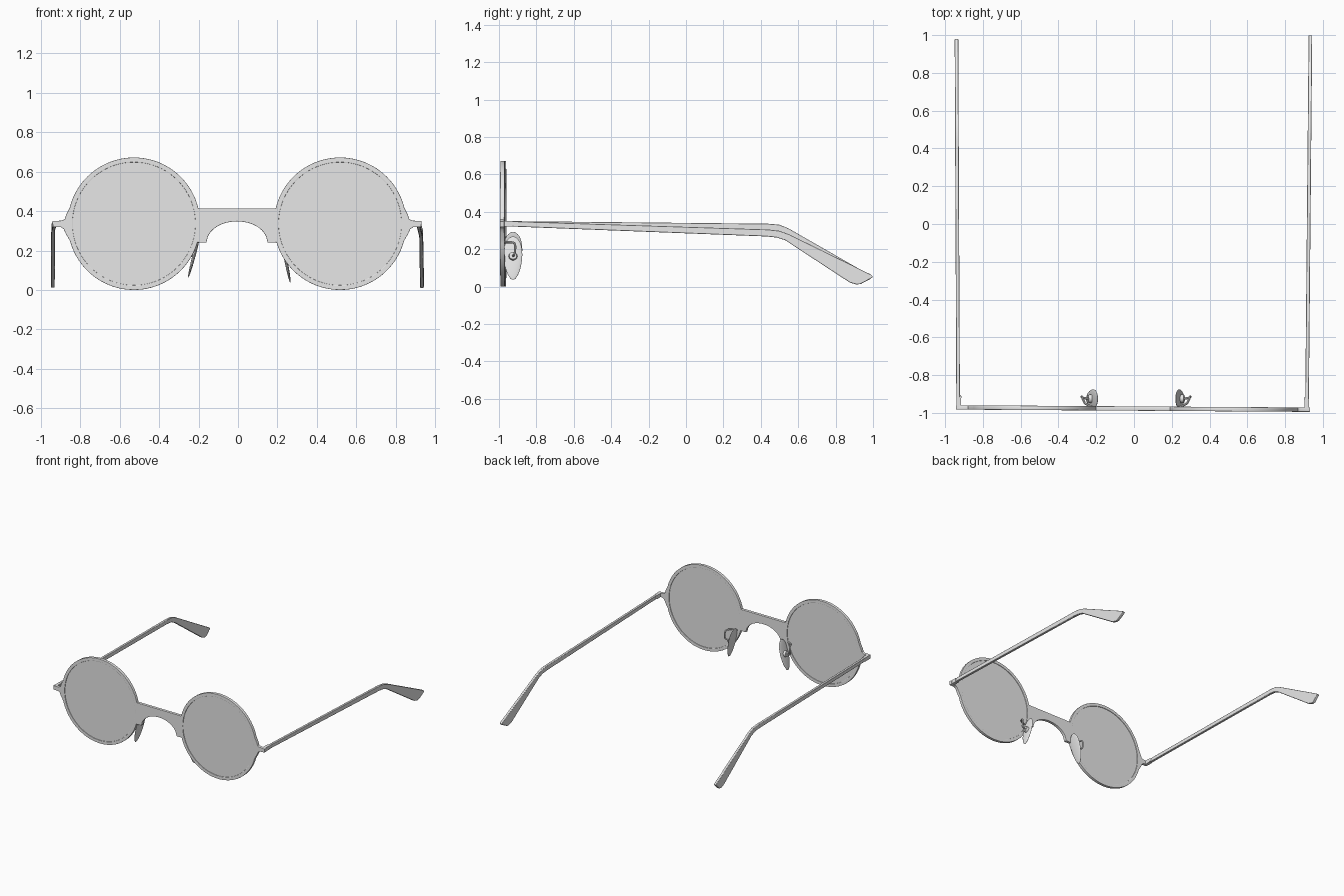
import bpy, bmesh, math
from mathutils import Matrix, Vector

old = bpy.data.objects.get("Cube")
if old:
    bpy.data.objects.remove(old, do_unlink=True)

GREY = (0.8, 0.8, 0.8, 1)
mat = bpy.data.materials.new("plain grey")
mat.use_nodes = True
mat.diffuse_color = GREY
mat.node_tree.nodes["Principled BSDF"].inputs["Base Color"].default_value = GREY

MID_X, MID_Y = -0.005, -0.977        # centre of the front
LENS_X, LENS_Z, RIM_R, LENS_R = 0.523, 0.336, 0.334, 0.314
TURN = -0.0065                       # slight turn of the front about z


def finish(obj, smooth=True):
    """Give the material and sharp-edged smooth shading."""
    obj.data.materials.clear()
    obj.data.materials.append(mat)
    bpy.ops.object.select_all(action='DESELECT')
    obj.select_set(True)
    bpy.context.view_layer.objects.active = obj
    if smooth:
        bpy.ops.object.shade_smooth_by_angle(angle=math.radians(35))
    return obj


def from_bmesh(name, bm):
    bmesh.ops.recalc_face_normals(bm, faces=bm.faces)
    me = bpy.data.meshes.new(name)
    bm.to_mesh(me)
    bm.free()
    obj = bpy.data.objects.new(name, me)
    bpy.context.collection.objects.link(obj)
    return obj


def curve_to_mesh(obj):
    bpy.ops.object.select_all(action='DESELECT')
    obj.select_set(True)
    bpy.context.view_layer.objects.active = obj
    bpy.ops.object.convert(target='MESH')
    return bpy.context.object


def arc(cx, cz, rx, rz, a0, a1, n):
    angles = [math.radians(a0 + (a1 - a0) * i / n) for i in range(n + 1)]
    return [(cx + rx * math.cos(a), cz + rz * math.sin(a)) for a in angles]


def add_poly(curve, points, cyclic=True):
    s = curve.splines.new('POLY')
    s.points.add(len(points) - 1)
    for p, co in zip(s.points, points):
        p.co = (*co, 0, 1) if len(co) == 2 else (*co, 1)
    s.use_cyclic_u = cyclic


# Front frame: one outline with two round lens openings
half = arc(0, 0.243, 0.155, 0.107, 90, 8, 12)
half += [(0.157, 0.243), (0.19, 0.243)]
half += arc(LENS_X, LENS_Z, RIM_R, RIM_R, 196, 345, 48)
half += [(0.869, 0.29), (0.877, 0.309), (0.892, 0.320), (0.932, 0.321),
         (0.935, 0.347), (0.887, 0.350), (0.872, 0.358), (0.865, 0.38)]
half += arc(LENS_X, LENS_Z, RIM_R, RIM_R, 14, 167, 48)
outline = half + [(-x, z) for x, z in reversed(half[1:])]
cu = bpy.data.curves.new("front_frame", 'CURVE')
cu.dimensions = '2D'
cu.fill_mode = 'BOTH'
cu.extrude = 0.0095
cu.bevel_depth = 0.002
cu.bevel_resolution = 1
add_poly(cu, outline)
for side in (-1, 1):
    add_poly(cu, arc(side * LENS_X, LENS_Z, LENS_R, LENS_R, 0, 360, 80)[:-1])
frame = bpy.data.objects.new("front_frame", cu)
bpy.context.collection.objects.link(frame)
frame.location = (MID_X, MID_Y, 0)
frame.rotation_euler = (math.pi / 2, 0, TURN)
finish(curve_to_mesh(frame))

# Lenses
for side, label in ((1, "left"), (-1, "right")):
    x = side * LENS_X
    bpy.ops.mesh.primitive_cylinder_add(
        vertices=80, radius=LENS_R, depth=0.014,
        location=(MID_X + x, MID_Y + TURN * x, LENS_Z),
        rotation=(math.pi / 2, 0, TURN))
    lens = bpy.context.object
    lens.name = label + "_lens"
    finish(lens)


# Temple arms: lofted from (top y, top z, bottom y, bottom z) sections
def temple(name, sections, x_front, x_back):
    bm = bmesh.new()
    rings = []
    for ty, tz, by, bz in sections:
        ring = []
        for y, z, s in ((ty, tz, -1), (ty, tz, 1), (by, bz, 1), (by, bz, -1)):
            x = x_front + (x_back - x_front) * (y + 0.96) / 1.96
            ring.append(bm.verts.new((x + s * 0.0095, y, z)))
        rings.append(ring)
    for a, b in zip(rings, rings[1:]):
        for i in range(4):
            j = (i + 1) % 4
            bm.faces.new((a[i], a[j], b[j], b[i]))
    bm.faces.new(rings[0])
    bm.faces.new(rings[-1])
    obj = from_bmesh(name, bm)
    bev = obj.modifiers.new("soft_edges", 'BEVEL')
    bev.width = 0.003
    bev.segments = 2
    bev.limit_method = 'ANGLE'
    return finish(obj)


temple("left_temple", [
    (-0.955, 0.350, -0.955, 0.322), (0.44, 0.305, 0.43, 0.268),
    (0.50, 0.298, 0.485, 0.262), (0.55, 0.280, 0.53, 0.248),
    (0.985, 0.066, 0.875, 0.022), (1.0, 0.053, 0.91, 0.011),
    (0.985, 0.040, 0.935, 0.014)], 0.916, 0.934)
temple("right_temple", [
    (-0.955, 0.350, -0.955, 0.322), (0.44, 0.336, 0.43, 0.302),
    (0.50, 0.331, 0.485, 0.297), (0.55, 0.310, 0.53, 0.277),
    (0.965, 0.072, 0.875, 0.026), (0.98, 0.060, 0.91, 0.012),
    (0.965, 0.045, 0.935, 0.016)], -0.931, -0.940)

# Hinges: block with a small inner knuckle behind each end piece
for side, label, x, y in ((1, "left", 0.915, -0.953), (-1, "right", -0.929, -0.943)):
    bm = bmesh.new()
    bmesh.ops.create_cube(bm, size=1, matrix=Matrix.Translation((x, y, 0.335))
                          @ Matrix.Diagonal((0.024, 0.052, 0.030, 1)))
    bmesh.ops.create_cone(bm, cap_ends=True, segments=16, radius1=0.010,
                          radius2=0.010, depth=0.024,
                          matrix=Matrix.Translation((x - side * 0.006, y + 0.028, 0.335)))
    finish(from_bmesh(label + "_hinge", bm))

# Nose pads, each with a boss and a bent wire from the rim
for side, label, px, pz, lean in ((1, "left", 0.243, 0.152, 11), (-1, "right", -0.222, 0.178, 15)):
    tilt = Matrix.Rotation(math.radians(-lean * side), 4, 'Y')
    centre = Vector((px, -0.925, pz))

    bm = bmesh.new()
    bmesh.ops.create_uvsphere(bm, u_segments=32, v_segments=20, radius=1)
    for v in bm.verts:
        v.co.y *= 1 + 0.18 * v.co.z       # narrower toward the bottom
    bm.transform(Matrix.Translation(centre) @ tilt
                 @ Matrix.Diagonal((0.008, 0.049, 0.118, 1)))
    finish(from_bmesh(label + "_nose_pad", bm))

    bm = bmesh.new()
    bmesh.ops.create_cone(
        bm, cap_ends=True, segments=24, radius1=0.024, radius2=0.020, depth=0.022,
        matrix=Matrix.Translation(centre + Vector((side * 0.012, 0, 0.012)))
        @ tilt @ Matrix.Rotation(side * math.pi / 2, 4, 'Y'))
    finish(from_bmesh(label + "_pad_boss", bm))

    cu = bpy.data.curves.new(label + "_pad_wire", 'CURVE')
    cu.dimensions = '3D'
    cu.bevel_depth = 0.006
    cu.bevel_resolution = 2
    cu.use_fill_caps = True
    s = cu.splines.new('NURBS')
    path = [(-0.015, -0.972, 0.085), (0.035, -0.958, 0.085), (0.05, -0.925, 0.085),
            (0.053, -0.912, 0.075), (0.056, -0.914, 0.03), (0.05, -0.922, 0.012),
            (0.01, -0.925, 0.012)]
    s.points.add(len(path) - 1)
    for p, (dx, y, dz) in zip(s.points, path):
        p.co = (px + side * dx, y, pz + dz, 1)
    s.order_u = 3
    s.use_endpoint_u = True
    wire = bpy.data.objects.new(label + "_pad_wire", cu)
    bpy.context.collection.objects.link(wire)
    finish(curve_to_mesh(wire))
